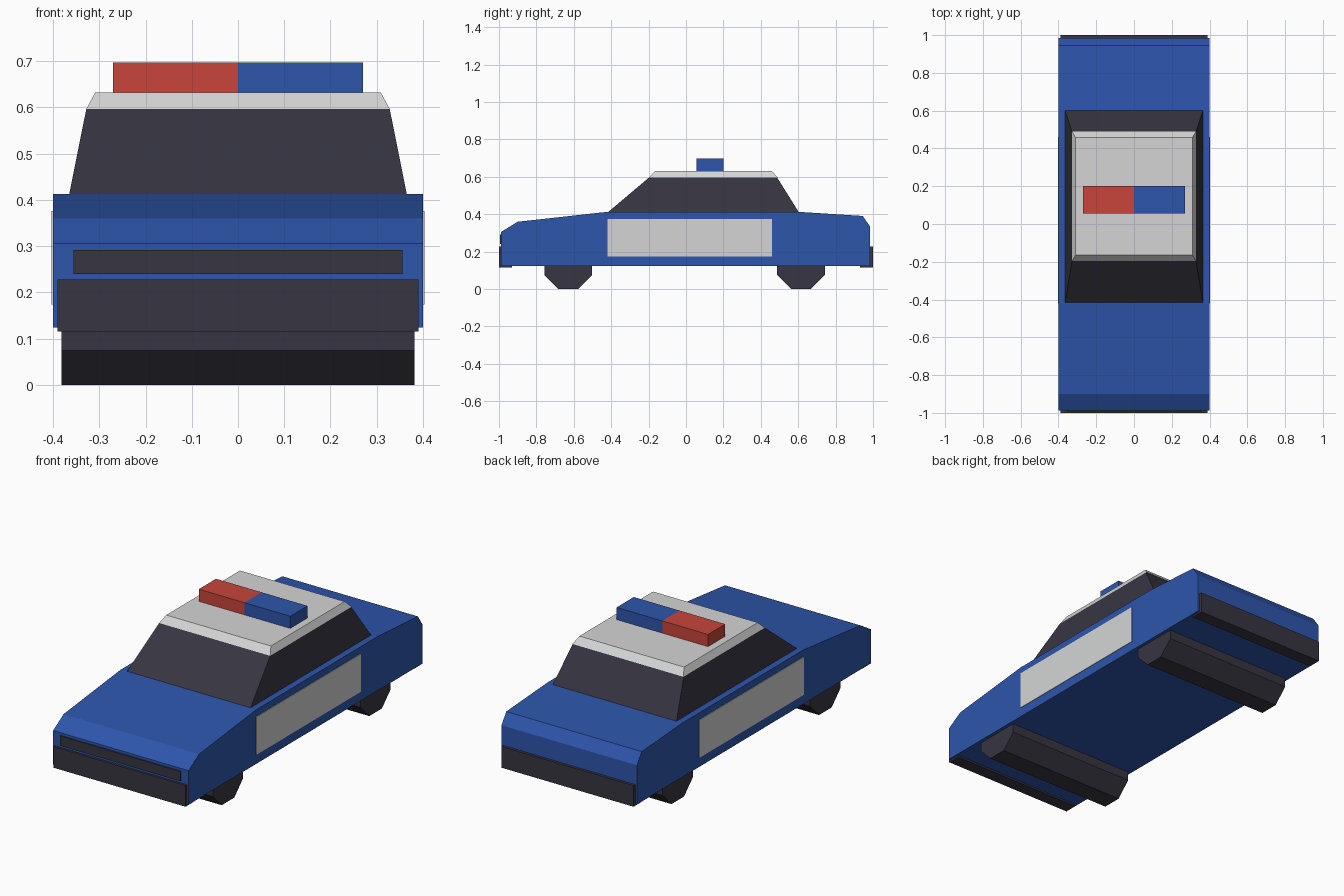
import bpy, bmesh, math

if "Cube" in bpy.data.objects:
    bpy.data.objects.remove(bpy.data.objects["Cube"])


def material(name, rgb):
    m = bpy.data.materials.new(name)
    m.diffuse_color = (*rgb, 1)
    m.use_nodes = True
    m.node_tree.nodes["Principled BSDF"].inputs["Base Color"].default_value = m.diffuse_color
    return m


blue = material("blue paint", (0.027, 0.092, 0.41))
dark = material("dark trim", (0.038, 0.036, 0.053))
white = material("pale grey", (0.66, 0.665, 0.67))
red = material("red lamp", (0.57, 0.06, 0.042))


def finish(name, bm, mat):
    bmesh.ops.recalc_face_normals(bm, faces=bm.faces)
    me = bpy.data.meshes.new(name)
    bm.to_mesh(me)
    bm.free()
    me.materials.append(mat)
    ob = bpy.data.objects.new(name, me)
    bpy.context.collection.objects.link(ob)
    return ob


def loft(name, loops, mat):
    """Solid joining two matching loops of points."""
    bm = bmesh.new()
    a, b = [[bm.verts.new(p) for p in loop] for loop in loops]
    bm.faces.new(a)
    bm.faces.new(b)
    n = len(a)
    for i in range(n):
        j = (i + 1) % n
        bm.faces.new((a[i], a[j], b[j], b[i]))
    return finish(name, bm, mat)


def extrude_x(name, profile, half, mat):
    return loft(name, [[(x, y, z) for y, z in profile] for x in (-half, half)], mat)


def rect(x0, x1, y0, y1, z):
    return [(x0, y0, z), (x1, y0, z), (x1, y1, z), (x0, y1, z)]


def box(name, x0, x1, y0, y1, z0, z1, mat):
    return loft(name, [rect(x0, x1, y0, y1, z0), rect(x0, x1, y0, y1, z1)], mat)


# Body side profile, extruded across the width
extrude_x("body", [(-0.988, 0.124), (-0.988, 0.306), (-0.90, 0.36), (-0.42, 0.413),
                   (0.60, 0.413), (0.945, 0.391), (0.985, 0.333), (0.985, 0.124)],
          0.40, blue)

# Tapered window block and bevelled roof
loft("cabin", [rect(-0.365, 0.365, -0.415, 0.602, 0.413),
               rect(-0.328, 0.328, -0.197, 0.487, 0.597)], dark)
loft("roof", [rect(-0.328, 0.328, -0.197, 0.49, 0.597),
              rect(-0.309, 0.309, -0.164, 0.458, 0.632)], white)

# Two-colour light bar
box("red_light", -0.27, 0, 0.055, 0.20, 0.632, 0.697, red)
box("blue_light", 0, 0.27, 0.055, 0.20, 0.632, 0.697, blue)

# Full-width octagonal wheels
apothem = 0.1275
for name, cy in (("front_wheels", -0.63), ("rear_wheels", 0.615)):
    r = apothem / math.cos(math.pi / 8)
    ring = [(cy + r * math.cos((i + 0.5) * math.pi / 4),
             apothem + r * math.sin((i + 0.5) * math.pi / 4)) for i in range(8)]
    extrude_x(name, ring, 0.382, dark)

# Bumpers and grille
box("front_bumper", -0.39, 0.39, -1.0, -0.93, 0.115, 0.228, dark)
box("rear_bumper", -0.39, 0.39, 0.93, 1.0, 0.115, 0.228, dark)
box("grille", -0.356, 0.356, -0.995, -0.97, 0.24, 0.292, dark)

# Door panels
for side, s in (("left", -1), ("right", 1)):
    x0, x1 = sorted((s * 0.397, s * 0.403))
    box(side + "_door_panel", x0, x1, -0.42, 0.46, 0.174, 0.376, white)
